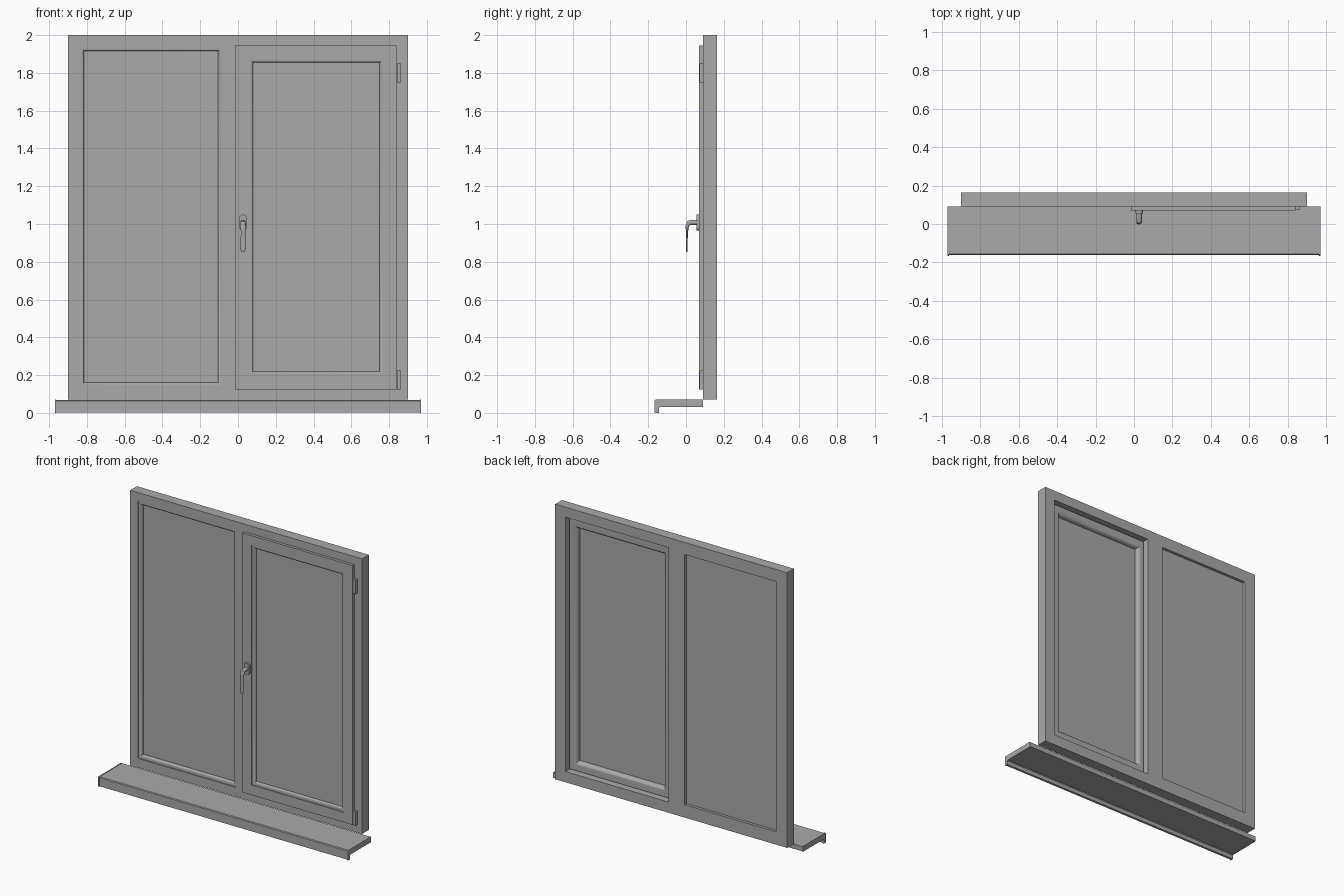
import bpy, bmesh, math
from mathutils import Vector

cube = bpy.data.objects.get("Cube")
if cube:
    bpy.data.objects.remove(cube)

grey = bpy.data.materials.new("mid grey")
grey.use_nodes = True
COLOUR = (0.4, 0.4, 0.4, 1)
grey.diffuse_color = COLOUR
grey.node_tree.nodes["Principled BSDF"].inputs["Base Color"].default_value = COLOUR


def finish(name, bm, smooth=False):
    bmesh.ops.recalc_face_normals(bm, faces=bm.faces)
    mesh = bpy.data.meshes.new(name)
    bm.to_mesh(mesh)
    bm.free()
    mesh.materials.append(grey)
    obj = bpy.data.objects.new(name, mesh)
    bpy.context.collection.objects.link(obj)
    if smooth:
        bpy.ops.object.select_all(action='DESELECT')
        obj.select_set(True)
        bpy.context.view_layer.objects.active = obj
        bpy.ops.object.shade_smooth_by_angle(angle=math.radians(35))
    return obj


def add_box(bm, x, y, z):
    made = bmesh.ops.create_cube(bm, size=1)["verts"]
    for v in made:
        v.co = Vector([(a + b) / 2 + c * (b - a) for (a, b), c in zip((x, y, z), v.co)])


def box(name, x, y, z):
    bm = bmesh.new()
    add_box(bm, x, y, z)
    return finish(name, bm)


def inset(rect, d):
    x0, x1, z0, z1 = rect
    return (x0 + d, x1 - d, z0 + d, z1 - d)


def add_ring(bm, steps):
    """Closed mitred frame: each step is a rectangle at a depth."""
    loops = []
    for (x0, x1, z0, z1), y in steps:
        corners = ((x0, z0), (x1, z0), (x1, z1), (x0, z1))
        loops.append([bm.verts.new((x, y, z)) for x, z in corners])
    for a, b in zip(loops, loops[1:] + loops[:1]):
        for i in range(4):
            j = (i + 1) % 4
            bm.faces.new((a[i], a[j], b[j], b[i]))


def cove(rect, y0, width, depth, steps=6):
    """Quarter-round bead running inward from y0."""
    out = []
    for i in range(steps + 1):
        t = math.pi / 2 * i / steps
        out.append((inset(rect, width * math.sin(t)), y0 + depth * (1 - math.cos(t))))
    return out


FRONT, BACK, SEAM = 0.09, 0.165, -0.04

# Outer frame with two bays joined along the mullion
bm = bmesh.new()
left_bay, right_bay = (-0.9, SEAM, 0.07, 2), (SEAM, 0.9, 0.07, 2)
left_hole, right_hole = (-0.84, -0.08, 0.135, 1.94), (0.02, 0.82, 0.145, 1.93)
rebate = inset(left_hole, 0.01)
back_hole = inset(left_hole, 0.025)
add_ring(bm, [(left_bay, FRONT), (left_hole, FRONT), (left_hole, FRONT + 0.006),
              *cove(rebate, FRONT + 0.006, 0.015, 0.014), (back_hole, BACK), (left_bay, BACK)])
add_ring(bm, [(right_bay, FRONT), (right_hole, FRONT), (right_hole, BACK), (right_bay, BACK)])
seam_faces = [f for f in bm.faces if all(abs(v.co.x - SEAM) < 1e-4 for v in f.verts)]
bmesh.ops.delete(bm, geom=seam_faces, context='FACES')
bmesh.ops.remove_doubles(bm, verts=bm.verts, dist=1e-4)
finish("window_frame", bm, True)

# Fixed pane
gx0, gx1, gz0, gz1 = inset(back_hole, -0.005)
box("fixed_glass", (gx0, gx1), (0.118, 0.145), (gz0, gz1))

# Opening sash: lip over the frame, beads on both sides
bm = bmesh.new()
lip = (-0.015, 0.84, 0.125, 1.945)
core = (0.033, 0.807, 0.158, 1.917)
hole = (0.055, 0.775, 0.195, 1.88)
step = inset(hole, 0.01)
glass_edge = inset(hole, 0.025)
back_bead = cove(inset(hole, 0.002), 0.138, 0.023, -0.032)
add_ring(bm, [(lip, 0.07), (hole, 0.07), (hole, 0.076), *cove(step, 0.076, 0.015, 0.014),
              *reversed(back_bead), (core, 0.138), (core, FRONT), (lip, FRONT)])
finish("opening_sash", bm, True)
gx0, gx1, gz0, gz1 = inset(glass_edge, -0.005)
box("sash_glass", (gx0, gx1), (0.092, 0.105), (gz0, gz1))

# Hinges
for name, z in (("lower_hinge", 0.125), ("upper_hinge", 1.75)):
    box(name, (0.842, 0.863), (0.072, FRONT), (z, z + 0.1))


def extrude_profile(bm, points, axis, a, b):
    """Extrude a flat outline along x or y."""
    def place(p, d):
        return (d, p[0], p[1]) if axis == "x" else (p[0], d, p[1])
    lo, hi = [[bm.verts.new(place(p, d)) for p in points] for d in (a, b)]
    bm.faces.new(lo)
    bm.faces.new(hi)
    for i in range(len(points)):
        j = (i + 1) % len(points)
        bm.faces.new((lo[i], lo[j], hi[j], hi[i]))


# Sill with a drip lip and thin end caps
sill = [(0.09, 0.035), (0.09, 0.068), (-0.157, 0.068), (-0.162, 0.063),
        (-0.162, 0.003), (-0.145, 0.003), (-0.145, 0.03), (-0.14, 0.035)]
bm = bmesh.new()
extrude_profile(bm, sill, "x", -0.963, 0.963)
finish("window_sill", bm)
cap = [(0.09, 0.032), (0.09, 0.07), (-0.16, 0.07), (-0.166, 0.064), (-0.166, 0.003),
       (-0.163, 0), (-0.145, 0), (-0.142, 0.003), (-0.142, 0.028), (-0.138, 0.032)]
for side, s in (("left", 1), ("right", -1)):
    bm = bmesh.new()
    extrude_profile(bm, cap, "x", s * 0.963, s * 0.97)
    finish(side + "_sill_cap", bm)


def capsule(cx, z0, z1, r, n=10):
    pts = []
    for cz, start in ((z1 - r, 0), (z0 + r, math.pi)):
        for i in range(n + 1):
            t = start + math.pi * i / n
            pts.append((cx + r * math.cos(t), cz + r * math.sin(t)))
    return pts


# Handle: rounded plate, round neck and a bent lever
HX = 0.027
bm = bmesh.new()
extrude_profile(bm, capsule(HX, 0.965, 1.05, 0.02), "y", 0.055, 0.071)
finish("handle_plate", bm, True)

path = [(0.06, 1.008, 0.014, 0.014), (0.028, 1.008, 0.014, 0.014), (0.014, 1.004, 0.015, 0.013),
        (0.007, 0.99, 0.014, 0.009), (0.005, 0.96, 0.012, 0.006), (0.004, 0.9, 0.013, 0.004),
        (0.004, 0.862, 0.013, 0.004), (0.004, 0.852, 0.007, 0.003)]
bm = bmesh.new()
rings = []
for i, (y, z, wide, thick) in enumerate(path):
    before, after = path[max(i - 1, 0)], path[min(i + 1, len(path) - 1)]
    along = Vector((0, after[0] - before[0], after[1] - before[1])).normalized()
    across = along.cross(Vector((1, 0, 0)))
    ring = []
    for k in range(16):
        t = math.tau * k / 16
        offset = Vector((1, 0, 0)) * wide * math.cos(t) + across * thick * math.sin(t)
        ring.append(bm.verts.new(Vector((HX, y, z)) + offset))
    rings.append(ring)
for a, b in zip(rings, rings[1:]):
    for k in range(16):
        j = (k + 1) % 16
        bm.faces.new((a[k], a[j], b[j], b[k]))
bm.faces.new(rings[0])
bm.faces.new(rings[-1])
finish("handle_lever", bm, True)
